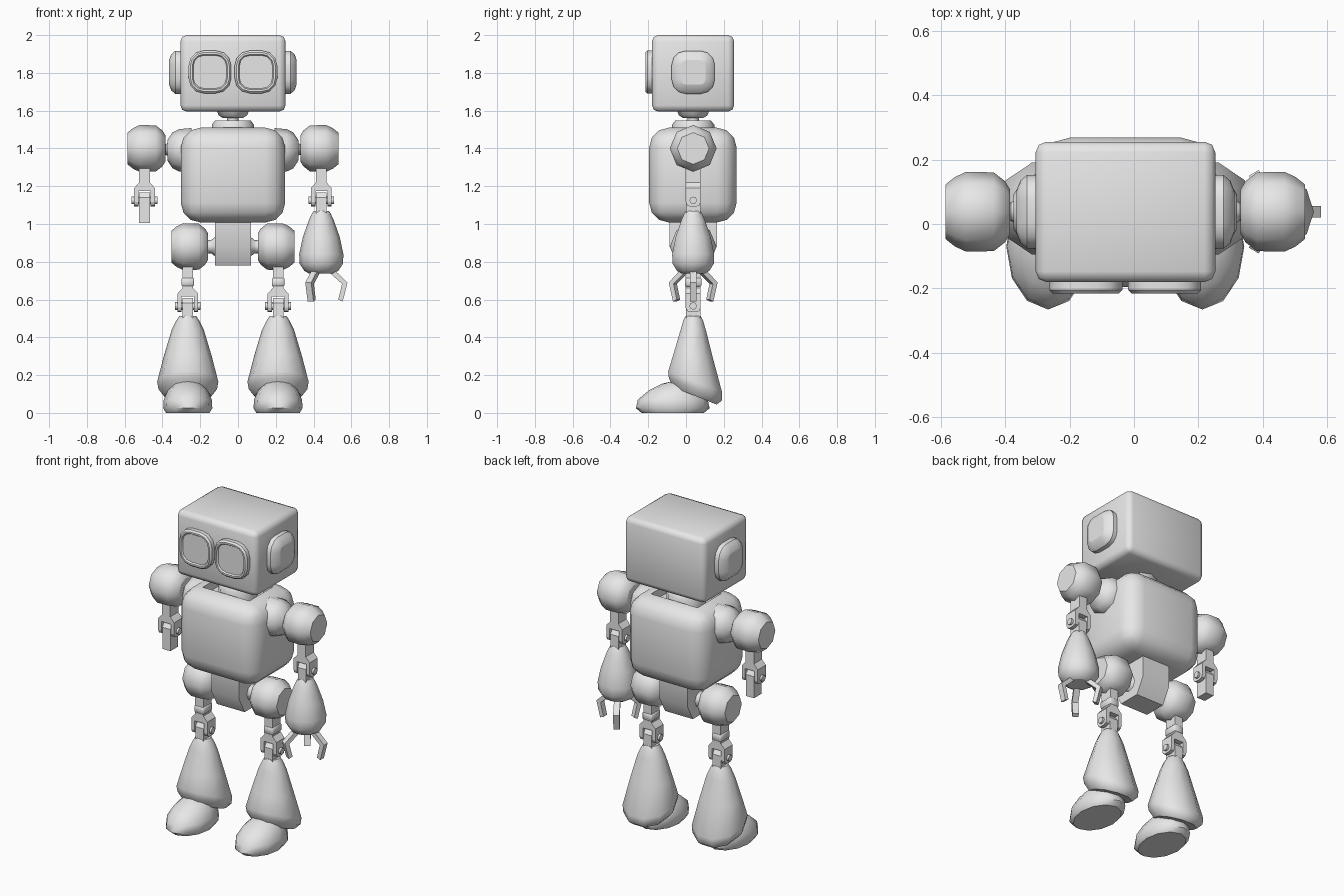
import bpy, bmesh, math
from mathutils import Matrix, Vector

if "Cube" in bpy.data.objects:
    bpy.data.objects.remove(bpy.data.objects["Cube"])

grey = bpy.data.materials.new("light grey metal")
grey.diffuse_color = (0.8, 0.8, 0.8, 1)
grey.use_nodes = True
grey.node_tree.nodes["Principled BSDF"].inputs["Base Color"].default_value = grey.diffuse_color

CX, CY = -0.027, 0.038          # body axis
PERM = {'z': Matrix.Identity(4),
        'x': Matrix(((0, 0, 1, 0), (1, 0, 0, 0), (0, 1, 0, 0), (0, 0, 0, 1))),   # (a,b,c) -> x=c, y=a, z=b
        'y': Matrix(((1, 0, 0, 0), (0, 0, 1, 0), (0, 1, 0, 0), (0, 0, 0, 1)))}   # (a,b,c) -> x=a, y=c, z=b


def finish(name, bm, loc=(0, 0, 0), angle=50, sharp_caps=True):
    """Turn a bmesh into an object, smooth with sharp caps and creases."""
    bmesh.ops.recalc_face_normals(bm, faces=bm.faces)
    for f in bm.faces:
        f.smooth = True
    for e in bm.edges:
        cap = sharp_caps and any(len(f.verts) > 4 for f in e.link_faces)
        e.smooth = not cap and e.calc_face_angle(0) < math.radians(angle)
    me = bpy.data.meshes.new(name)
    bm.to_mesh(me)
    bm.free()
    me.materials.append(grey)
    ob = bpy.data.objects.new(name, me)
    ob.location = loc
    bpy.context.collection.objects.link(ob)
    return ob


def skin(bm, rings):
    """Bridge rings of points and cap both ends."""
    vs = [[bm.verts.new(p) for p in r] for r in rings]
    n = len(vs[0])
    for a, b in zip(vs, vs[1:]):
        for i in range(n):
            bm.faces.new((a[i], a[(i + 1) % n], b[(i + 1) % n], b[i]))
    bm.faces.new(vs[0])
    bm.faces.new(vs[-1])


def loft(name, rings, n=8, axis='z', loc=(0, 0, 0), flip=1):
    """Rings are (height, radius a, radius b, centre b, tilt)."""
    bm = bmesh.new()
    out = []
    for h, ra, rb, cb, tilt in rings:
        ring = []
        for i in range(n):
            t = 2 * math.pi * i / n
            b = rb * math.sin(t)
            ring.append(PERM[axis] @ Vector((ra * math.cos(t), cb + b, flip * (h + tilt * b))))
        out.append(ring)
    skin(bm, out)
    return finish(name, bm, loc)


def lathe(name, prof, **kw):
    return loft(name, [(h, r, r, 0, 0) for h, r in prof], **kw)


def prism(name, pts, axis, lo, hi, loc=(0, 0, 0), rot=0, round_low=0):
    """Extrude an outline along an axis; optionally round its lowest edges."""
    bm = bmesh.new()
    skin(bm, [[PERM[axis] @ Vector((a, b, c)) for a, b in pts] for c in (lo, hi)])
    if round_low:
        zmin = min(v.co.z for v in bm.verts)
        es = [e for e in bm.edges if all(v.co.z < zmin + 1e-5 for v in e.verts)
              and abs(e.verts[0].co.y - e.verts[1].co.y) < 1e-5]
        bmesh.ops.bevel(bm, geom=es, offset=round_low, segments=2, affect='EDGES', profile=0.5)
    bm.transform(Matrix.Rotation(rot, 4, 'Z'))
    return finish(name, bm, loc, angle=35)


def box(name, lo, hi, bevel, segments=2, recess=0):
    """Rounded box, optionally with a sunken top."""
    bm = bmesh.new()
    bmesh.ops.create_cube(bm, size=1)
    lo, hi = Vector(lo), Vector(hi)
    for v in bm.verts:
        v.co = Vector([(p + q) / 2 + c * (q - p) for p, q, c in zip(lo, hi, v.co)])
    bmesh.ops.bevel(bm, geom=bm.edges[:], offset=bevel, segments=segments, affect='EDGES', profile=0.5)
    if recess:
        top = max(bm.faces, key=lambda f: f.calc_center_median().z)
        bmesh.ops.inset_region(bm, faces=[top], thickness=0.015)
        bmesh.ops.inset_region(bm, faces=[top], thickness=0.005, depth=-recess)
    return finish(name, bm, sharp_caps=False)


def plate(name, axis, loc, half, corner, layers, flip):
    """Rounded-square plate stacked from (depth, inset) layers."""
    rings = []
    for d, inset in layers:
        c, ring = half - corner, []
        for q, (sa, sb) in enumerate(((1, 1), (-1, 1), (-1, -1), (1, -1))):
            for k in range(4):
                t = math.pi / 2 * (q + k / 3)
                r = corner - inset
                ring.append(PERM[axis] @ Vector((sa * c + r * math.cos(t), sb * c + r * math.sin(t), flip * d)))
        rings.append(ring)
    bm = bmesh.new()
    skin(bm, rings)
    return finish(name, bm, loc, angle=38)


def yoke(name, x, top, a):
    """Stem with a two-pronged fork and a pin at height a."""
    half = [(0.028, top), (0.028, a + 0.095), (0.055, a + 0.065), (0.055, a - 0.033),
            (0.032, a - 0.033), (0.032, a + 0.05)]
    pts = half + [(-p, z) for p, z in reversed(half)]
    prism(name, pts, 'y', -0.04, 0.04, (x, CY, 0), round_low=0.025)
    lathe(name + "_pin", [(-0.068, 0.02), (0.068, 0.02)], axis='x', loc=(x, CY, a))


def knuckle(name, x, a, bottom):
    prism(name, [(-0.038, bottom), (0.038, bottom), (0.038, a + 0.015), (0.018, a + 0.043),
                 (-0.018, a + 0.043), (-0.038, a + 0.015)], 'x', -0.028, 0.028, (x, CY, 0))


# Head, eyes and neck
box("head", (-0.305, -0.18, 1.595), (0.252, 0.255, 2.0), 0.033)
for s, side in ((-1, "left"), (1, "right")):
    plate("eye_" + side, 'y', (CX + s * 0.122, -0.17, 1.805), 0.113, 0.08,
          [(0, 0), (0.035, 0), (0.045, 0.01), (0.045, 0.02), (0.036, 0.026)], -1)
    plate("ear_" + side, 'x', (CX + s * 0.27, CY, 1.803), 0.114, 0.075,
          [(0, 0), (0.035, 0), (0.056, 0.018), (0.068, 0.05)], s)
lathe("neck_mount", [(1.562, 0.055), (1.575, 0.075), (1.61, 0.09)], loc=(CX, CY, 0))
lathe("neck", [(1.5, 0.03), (1.6, 0.03)], loc=(CX, CY, 0))
lathe("collar", [(1.44, 0.11), (1.525, 0.112), (1.547, 0.095)], n=12, loc=(CX, CY, 0))

# Torso and pelvis
box("torso", (-0.303, -0.195, 1.008), (0.25, 0.268, 1.51), 0.105, 3, recess=0.05)
prism("pelvis", [(-0.125, 1.05), (0.125, 1.05), (0.125, 0.88), (0.07, 0.78), (-0.07, 0.78), (-0.125, 0.88)],
      'x', -0.096, 0.096, (CX, CY, 0))

BALL = [(-0.1, 0.07), (-0.085, 0.095), (-0.05, 0.122), (0.035, 0.124), (0.07, 0.108), (0.1, 0.084)]

for s, side in ((-1, "left"), (1, "right")):
    # Shoulder
    arm = CX + s * 0.468
    lathe("shoulder_pad_" + side, [(0.22, 0.118), (0.285, 0.112), (0.32, 0.095), (0.346, 0.055)],
          axis='x', loc=(CX, CY, 1.39), flip=s)
    lathe("shoulder_axle_" + side, [(0.33, 0.045), (0.355, 0.028), (0.39, 0.055)],
          axis='x', loc=(CX, CY, 1.395), flip=s)
    lathe("shoulder_ball_" + side, [(h + 0.458, r) for h, r in BALL], axis='x',
          loc=(CX, CY, 1.4), flip=s)
    yoke("upper_arm_" + side, arm, 1.32, 1.125)

    # Hip and thigh
    leg = CX + s * 0.239
    lathe("hip_axle_" + side, [(0.09, 0.055), (0.115, 0.035), (0.14, 0.035), (0.17, 0.06)],
          axis='x', loc=(CX, CY, 0.88), flip=s)
    lathe("hip_ball_" + side, [(h * 0.97 + 0.229, r) for h, r in BALL], axis='x',
          loc=(CX, CY, 0.88), flip=s)
    yoke("thigh_" + side, leg, 0.79, 0.566)
    box("thigh_block_" + side, (leg - 0.033, CY - 0.044, 0.67), (leg + 0.033, CY + 0.044, 0.715), 0.005, 1)
    knuckle("knee_" + side, leg, 0.566, 0.49)

    # Lower leg with tilted hem, and foot
    loft("lower_leg_" + side, [(0.09, 0.125, 0.12, 0.01, -0.4), (0.125, 0.155, 0.148, 0.012, -0.42),
                               (0.165, 0.162, 0.15, 0.01, -0.38), (0.30, 0.127, 0.11, 0, -0.1),
                               (0.44, 0.085, 0.07, 0, 0), (0.49, 0.06, 0.055, 0, 0), (0.512, 0.045, 0.042, 0, 0)],
         n=10, loc=(leg, CY, 0))
    loft("foot_" + side, [(0.0, 0.115, 0.165, -0.07, 0), (0.025, 0.13, 0.195, -0.07, 0),
                          (0.07, 0.127, 0.185, -0.07, 0), (0.12, 0.105, 0.145, -0.05, 0),
                          (0.155, 0.07, 0.095, -0.03, 0), (0.172, 0.03, 0.045, -0.01, 0)],
         n=12, loc=(leg, 0, 0))

# Left arm ends in a bare link; right arm carries a forearm and claw
knuckle("elbow_left", CX - 0.468, 1.125, 1.005)
hand = CX + 0.468
knuckle("elbow_right", hand, 1.125, 1.05)
lathe("forearm_right", [(0.738, 0.065), (0.752, 0.09), (0.79, 0.115), (0.84, 0.117), (0.93, 0.098),
                        (1.02, 0.066), (1.055, 0.05), (1.07, 0.04)], n=10, loc=(hand, CY, 0))
for i in range(3):
    prism("finger_%d" % (i + 1), [(0.035, 0.75), (0.06, 0.765), (0.139, 0.69), (0.113, 0.59), (0.09, 0.6), (0.11, 0.683)],
          'y', -0.018, 0.018, (hand, CY, 0), rot=2 * math.pi * i / 3)
